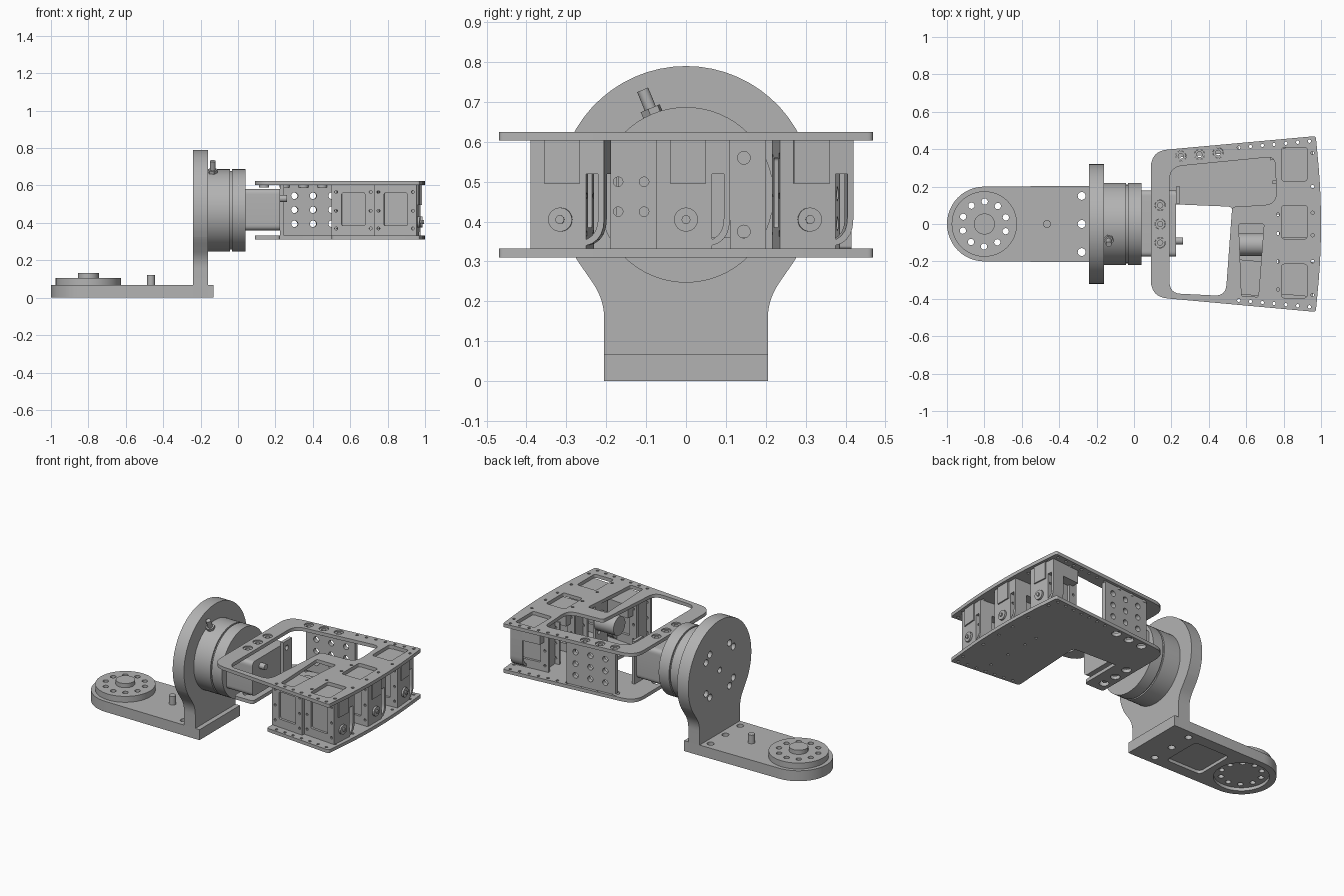
import bpy, bmesh
from math import sin, cos, pi, atan2
from mathutils import Vector, Matrix

cube = bpy.data.objects.get("Cube")
if cube:
    bpy.data.objects.remove(cube, do_unlink=True)

grey = bpy.data.materials.new("machined_grey")
grey.use_nodes = True
GREY = (0.45, 0.45, 0.45, 1)
grey.diffuse_color = GREY
grey.node_tree.nodes["Principled BSDF"].inputs["Base Color"].default_value = GREY

X, Y, Z = Vector((1, 0, 0)), Vector((0, 1, 0)), Vector((0, 0, 1))


def rounded(corners):
    """Closed outline from (u, v) or (u, v, corner radius) entries."""
    pts = [Vector(c[:2]) for c in corners]
    out = []
    for i, c in enumerate(corners):
        p, r = pts[i], (c[2] if len(c) > 2 else 0)
        if not r:
            out.append(p)
            continue
        a = p + (pts[i - 1] - p).normalized() * r
        b = p + (pts[(i + 1) % len(pts)] - p).normalized() * r
        for k in range(7):
            t = k / 6
            out.append(a * (1 - t) ** 2 + p * 2 * t * (1 - t) + b * t * t)
    return out


def circle(u, v, r, n=20):
    return [Vector((u + r * cos(2 * pi * k / n), v + r * sin(2 * pi * k / n))) for k in range(n)]


def rect(u0, u1, v0, v1, r=0):
    return rounded([(u0, v0, r), (u1, v0, r), (u1, v1, r), (u0, v1, r)])


def finish(obj):
    bm = bmesh.new()
    bm.from_mesh(obj.data)
    bmesh.ops.remove_doubles(bm, verts=bm.verts, dist=1e-5)
    bmesh.ops.recalc_face_normals(bm, faces=bm.faces)
    bm.to_mesh(obj.data)
    bm.free()
    obj.data.materials.clear()
    obj.data.materials.append(grey)
    bpy.ops.object.shade_smooth_by_angle(angle=0.6)


def plate(name, loops, origin, u, v, depth):
    """First loop is the outline, the rest are holes; extruded along u x v."""
    w = u.cross(v)
    cu = bpy.data.curves.new(name, 'CURVE')
    cu.dimensions, cu.fill_mode, cu.extrude = '2D', 'BOTH', depth / 2
    for loop in loops:
        s = cu.splines.new('POLY')
        s.points.add(len(loop) - 1)
        for p, q in zip(s.points, loop):
            p.co = (q.x, q.y, 0, 1)
        s.use_cyclic_u = True
    obj = bpy.data.objects.new(name, cu)
    bpy.context.collection.objects.link(obj)
    m = Matrix((u, v, w)).transposed().to_4x4()
    m.translation = Vector(origin) + w * depth / 2
    obj.matrix_world = m
    bpy.ops.object.select_all(action='DESELECT')
    bpy.context.view_layer.objects.active = obj
    obj.select_set(True)
    bpy.ops.object.convert(target='MESH')
    finish(bpy.context.object)


def rod(name, start, direction, r, length, n=40):
    d = Vector(direction).normalized()
    u = d.orthogonal().normalized()
    plate(name, [circle(0, 0, r, n)], start, u, d.cross(u), length)


# Base arm with recessed underside
def arm_outline():
    end = [(-0.8 + 0.2 * cos(a), 0.2 * sin(a)) for a in [pi / 2 + pi * k / 24 for k in range(25)]]
    return rounded(end + [(-0.13, -0.205), (-0.13, 0.205)])


ring = [circle(-0.8 + 0.12 * cos(k * pi / 5 + 0.3), 0.12 * sin(k * pi / 5 + 0.3), 0.017, 12) for k in range(10)]
bolts = [circle(-0.28, y, 0.021) for y in (-0.15, 0, 0.15)]
plate("base_arm_lower", [arm_outline(), circle(-0.8, 0, 0.16, 40), rect(-0.6, -0.35, -0.13, 0.13, 0.03)] + bolts,
      (0, 0, 0), X, Y, 0.02)
plate("base_arm", [arm_outline()] + ring + bolts, (0, 0, 0.02), X, Y, 0.047)
plate("base_flange", [circle(-0.8, 0, 0.175, 48)] + ring, (0, 0, 0.067), X, Y, 0.038)
rod("base_hub", (-0.8, 0, 0.1), Z, 0.056, 0.032)
rod("locating_pin", (-0.465, 0, 0.06), Z, 0.021, 0.062)

# Upright plate
side = [(0.205, 0), (0.205, 0.205, 0.05), (0.275, 0.306, 0.02)]
arc = [(0.32 * cos(a), 0.47 + 0.32 * sin(a)) for a in [-0.5 + (pi + 1) * k / 40 for k in range(41)]]
outline = rounded(side + arc + [(-c[0],) + c[1:] for c in reversed(side)])
holes = [circle(0.17 * cos(a), 0.47 + 0.17 * sin(a), 0.021)
         for q in range(4) for a in (q * pi / 2 + pi / 4 - 0.16, q * pi / 2 + pi / 4 + 0.16)]
plate("upright_plate", [outline, circle(0, 0.47, 0.018)] + holes, (-0.24, 0, 0), Y, Z, 0.08)

# Round sensor and its connector
rod("sensor_rear", (-0.16, 0, 0.467), X, 0.22, 0.117, 64)
rod("sensor_gap", (-0.05, 0, 0.467), X, 0.21, 0.03, 64)
rod("sensor_front", (-0.033, 0, 0.467), X, 0.22, 0.073, 64)
radial = Vector((0, -0.38, 0.92)).normalized()
root = Vector((-0.135, 0, 0.467))
rod("connector_nut", root + radial * 0.2, radial, 0.027, 0.035, 6)
rod("connector_tip", root + radial * 0.23, radial, 0.015, 0.055)

# Mounting block and bracket
plate("mounting_block", [rect(-0.175, 0.18, 0.36, 0.582, 0.03)], (0.04, 0, 0), Y, Z, 0.185)
rod("block_plug", (0.22, -0.09, 0.53), X, 0.019, 0.042)
plate("mounting_bracket", [rect(0.11, 0.2, 0.33, 0.605), circle(0.145, 0.56, 0.016), circle(0.145, 0.375, 0.016)],
      (0.225, 0, 0), Y, Z, 0.02)


# Hand plates
def edge_y(x):
    return 0.39 + 0.08 * (x - 0.09) / 0.885


def front_x(y):
    return 1 - 0.03 * (y / 0.47) ** 2


front_edge = [(front_x(0.075 * k), 0.075 * k) for k in range(-5, 6)]
head = [(0.972, -0.47, 0.015)] + front_edge + [(0.972, 0.47, 0.015), (0.09, 0.39, 0.09)]
UNITS = (-0.315, 0, 0.31)
edge_holes = [circle(0.56 + 0.063 * k, s * (edge_y(0.56 + 0.063 * k) - 0.024), 0.009, 10)
              for k in range(7) for s in (-1, 1)]
nose_holes = [circle(0.955, y, 0.009, 10) for y in (-0.38, -0.2, -0.06, 0.06, 0.2, 0.38)]
mid_holes = [circle(0.77, y, 0.009, 10) for y in (-0.35, -0.2, -0.05, 0.05)]
screws = [(0.14, y) for y in (-0.1, 0, 0.1)] + [(x, edge_y(x) - 0.042) for x in (0.25, 0.35, 0.45)]
screw_holes = [circle(x, y, 0.028) for x, y in screws]
window = rounded([(0.19, -0.37, 0.06), (0.49, -0.385, 0.06), (0.525, 0.092, 0.02), (0.765, 0.105, 0.07),
                  (0.752, 0.36, 0.04), (0.19, 0.305, 0.07)])
rear_slot = rounded([(0.575, -0.385, 0.01), (0.665, -0.39, 0.01), (0.695, 0, 0.01), (0.56, 0, 0.01)])
unit_slots = [rect(0.79, 0.925, y - 0.08, y + 0.1, 0.015) for y in UNITS]
plate("hand_top_plate",
      [rounded([(0.09, -0.39, 0.09)] + head), window, rear_slot]
      + unit_slots + edge_holes + nose_holes + mid_holes + screw_holes, (0, 0, 0.603), X, Y, 0.022)
foot = [(0.09, -0.17, 0.02), (0.225, -0.17, 0.02), (0.225, 0.105), (0.53, 0.092, 0.03), (0.5, -0.425, 0.02)]
plate("hand_bottom_plate", [rounded(foot + head)] + edge_holes + nose_holes + mid_holes + screw_holes,
      (0, 0, 0.31), X, Y, 0.022)
for x, y in screws:
    plate("hand_screw", [circle(x, y, 0.027), circle(x, y, 0.014, 12)], (0, 0, 0.59), X, Y, 0.028)

# Perforated side wall along the slanted edge
slant = atan2(0.08, 0.885)
along = Vector((cos(slant), sin(slant), 0))
wall_holes = [circle(0.07 + 0.1 * i, 0.395 + 0.075 * j, 0.018) for i in range(3) for j in range(3)]
plate("side_wall", [rect(0, 0.33, 0.332, 0.603, 0.008)] + wall_holes, (0.23, 0.385, 0), along, Z, 0.03)


# Actuator units
def actuator(name, x, y, yaw):
    f, s = Vector((cos(yaw), sin(yaw), 0)), Vector((-sin(yaw), cos(yaw), 0))
    p = Vector((x, y, 0))
    body = rounded([(-0.06, 0.332), (0.05, 0.332), (0.05, 0.52), (0.11, 0.52), (0.11, 0.603), (-0.06, 0.603)])
    plate(name + "_body", [body], p - f * 0.2, s, Z, 0.2)
    plate(name + "_face", [rect(-0.04, 0.05, 0.495, 0.603)], p, s, Z, 0.008)
    small = [circle(a, b, 0.008, 10) for a in (-0.205, -0.02) for b in (0.37, 0.465, 0.565)]
    for off in (-0.06, 0.065):
        plate(name + "_cheek", [rect(-0.23, 0, 0.332, 0.603), rect(-0.175, -0.05, 0.385, 0.56, 0.01)] + small,
              p + s * off, f, Z, 0.015)
    hook = rounded([(0.095, 0.6), (0.11, 0.6), (0.11, 0.337, 0.07), (0, 0.337), (0, 0.35), (0.095, 0.35, 0.06)])
    plate(name + "_hook", [hook], p - f * 0.08, s, Z, 0.08)
    rod(name + "_boss", p + Z * 0.405, f, 0.03, 0.012)
    rod(name + "_shaft", p + Z * 0.405, f, 0.011, 0.02, 16)


for label, y in zip(("right", "middle", "left"), UNITS):
    actuator(label + "_actuator", front_x(y) - 0.025, y, 0.27 * y)
actuator("rear_actuator", 0.735, -0.315, -0.085)

# Rear drive drum and its support
rod("drive_drum", (0.55, -0.11, 0.5), X, 0.06, 0.14)
plate("drum_support", [rect(-0.19, -0.07, 0.332, 0.603)]
      + [circle(y, z, 0.012, 12) for y in (-0.17, -0.105) for z in (0.425, 0.5)], (0.69, 0, 0), Y, Z, 0.02)
